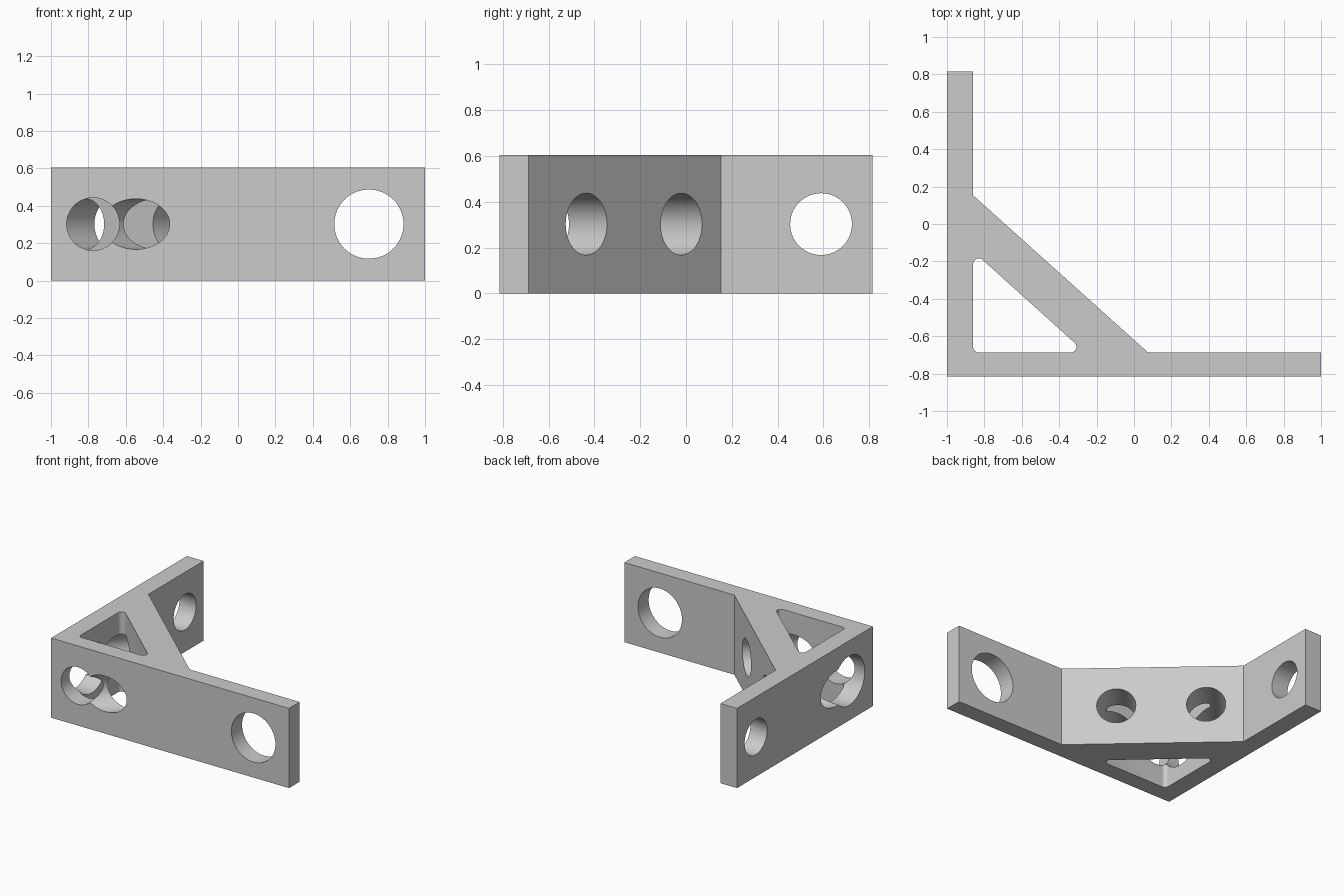
import bpy, bmesh, math
from mathutils import Vector

if "Cube" in bpy.data.objects:
    bpy.data.objects.remove(bpy.data.objects["Cube"])

HEIGHT = 0.605
MID = HEIGHT / 2

grey = bpy.data.materials.new("plain grey")
grey.use_nodes = True
grey.diffuse_color = (0.6, 0.6, 0.6, 1)
grey.node_tree.nodes["Principled BSDF"].inputs["Base Color"].default_value = (0.6, 0.6, 0.6, 1)


def prism(name, outline, bottom, top):
    """Extrude a flat counter-clockwise outline upwards."""
    bm = bmesh.new()
    face = bm.faces.new([bm.verts.new((x, y, bottom)) for x, y in outline])
    new = bmesh.ops.extrude_face_region(bm, geom=[face])["geom"]
    bmesh.ops.translate(bm, vec=(0, 0, top - bottom),
                        verts=[g for g in new if isinstance(g, bmesh.types.BMVert)])
    bmesh.ops.recalc_face_normals(bm, faces=bm.faces)
    mesh = bpy.data.meshes.new(name)
    bm.to_mesh(mesh)
    bm.free()
    obj = bpy.data.objects.new(name, mesh)
    bpy.context.collection.objects.link(obj)
    return obj


def rounded(corners, radius, steps=8):
    """Round every corner of a counter-clockwise convex outline."""
    pts = [Vector(c) for c in corners]
    result = []
    for i, p in enumerate(pts):
        a = (pts[i - 1] - p).normalized()
        b = (pts[(i + 1) % len(pts)] - p).normalized()
        half = a.angle(b) / 2
        centre = p + (a + b).normalized() * radius / math.sin(half)
        start = p + a * radius / math.tan(half) - centre
        first = math.atan2(start.y, start.x)
        sweep = math.pi - 2 * half
        for k in range(steps + 1):
            t = first + sweep * k / steps
            result.append((centre.x + radius * math.cos(t), centre.y + radius * math.sin(t)))
    return result


def rod(start, end, radius):
    """Horizontal cylinder at mid height, used as a drill."""
    a, b = Vector((*start, MID)), Vector((*end, MID))
    bpy.ops.mesh.primitive_cylinder_add(vertices=64, radius=radius, depth=(b - a).length,
                                        location=(a + b) / 2)
    obj = bpy.context.object
    obj.name = "drill"
    obj.rotation_euler = (b - a).to_track_quat("Z", "Y").to_euler()
    return obj


# Two walls joined by a diagonal brace
bracket = prism("corner_bracket", [(-1, -0.815), (1, -0.815), (1, -0.687), (0.075, -0.687),
                                   (-0.86, 0.153), (-0.86, 0.815), (-1, 0.815)], 0, HEIGHT)
bracket.data.materials.append(grey)

# Triangular opening with rounded corners
cutters = [prism("opening", rounded([(-0.86, -0.687), (-0.26, -0.687), (-0.86, -0.146)], 0.03),
                 -0.1, HEIGHT + 0.1)]

# Straight holes: two in the front wall, two in the side wall
cutters += [
    rod((0.7, -0.9), (0.7, -0.6), 0.185),
    rod((-0.775, -0.9), (-0.775, -0.55), 0.141),
    rod((-1.1, 0.59), (-0.8, 0.59), 0.135),
    rod((-1.1, -0.53), (-0.8, -0.53), 0.187),
]

# Two holes square to the brace, running on through the walls behind it
inward = Vector((-0.84, -0.935)).normalized()
for point in ((-0.205, -0.435), (-0.667, -0.02)):
    p = Vector(point)
    cutters.append(rod(p - inward * 0.1, p + inward * 0.75, 0.135))

# Cut everything out of the bracket
bpy.ops.object.select_all(action="DESELECT")
bpy.context.view_layer.objects.active = bracket
bracket.select_set(True)
for cutter in cutters:
    cutter.hide_render = True
    mod = bracket.modifiers.new("cut", "BOOLEAN")
    mod.operation = "DIFFERENCE"
    mod.solver = "EXACT"
    mod.object = cutter
    bpy.ops.object.modifier_apply(modifier=mod.name)
    bpy.data.objects.remove(cutter)

bpy.ops.object.shade_smooth_by_angle(angle=math.radians(30))
